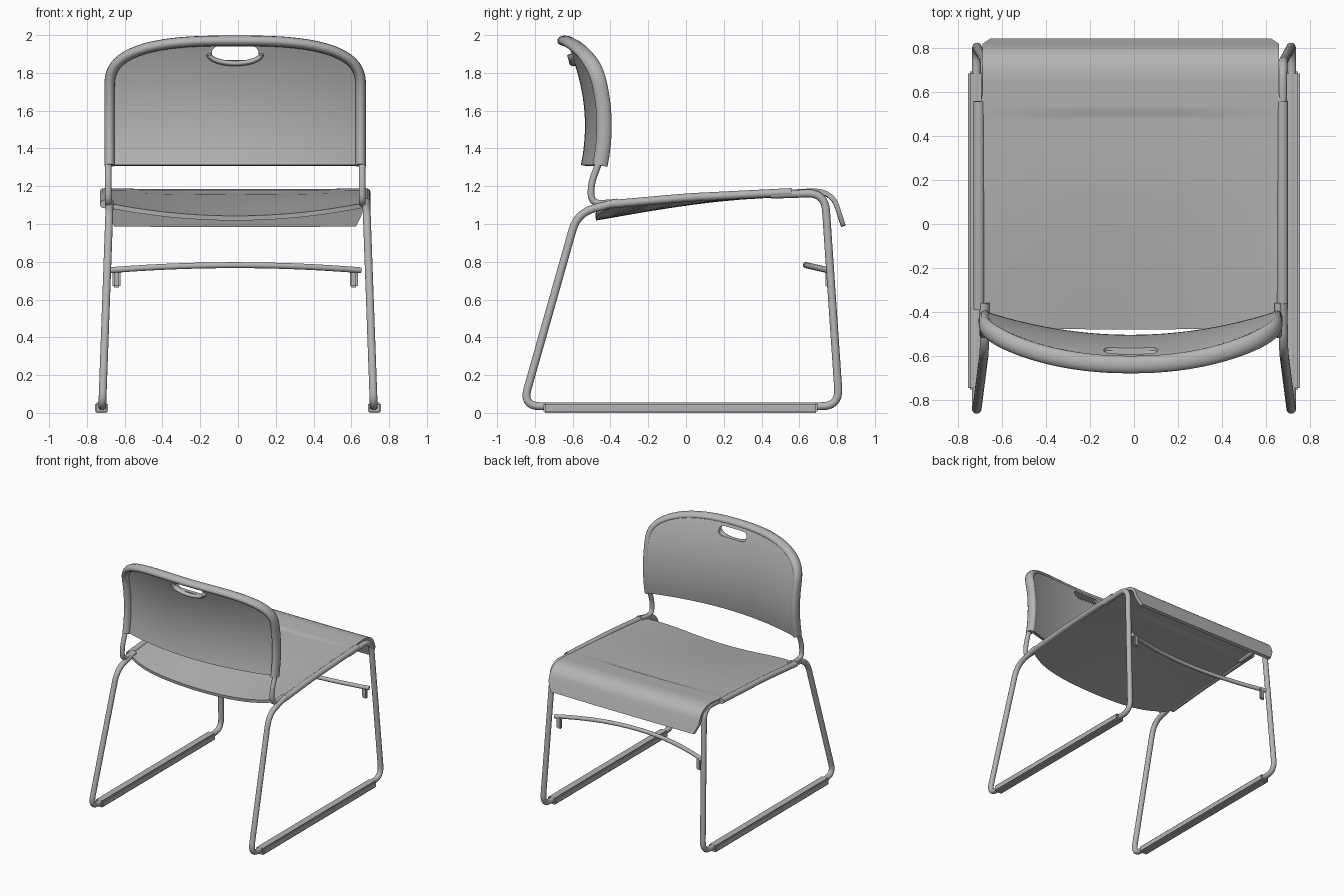
import bpy
import bmesh
from math import sin, cos, pi
from mathutils import Vector

if "Cube" in bpy.data.objects:
    bpy.data.objects.remove(bpy.data.objects["Cube"], do_unlink=True)

GREY = (0.46, 0.46, 0.46, 1)
mat = bpy.data.materials.new("plain grey")
mat.use_nodes = True
mat.diffuse_color = GREY
mat.node_tree.nodes["Principled BSDF"].inputs["Base Color"].default_value = GREY
MID = -0.015          # shell centre line
X, Y, Z = Vector((1, 0, 0)), Vector((0, 1, 0)), Vector((0, 0, 1))


def finish(name, bm):
    bmesh.ops.recalc_face_normals(bm, faces=bm.faces)
    mesh = bpy.data.meshes.new(name)
    bm.to_mesh(mesh)
    bm.free()
    mesh.materials.append(mat)
    ob = bpy.data.objects.new(name, mesh)
    bpy.context.collection.objects.link(ob)
    return ob


def smooth(ob, angle=0.7):
    bpy.ops.object.select_all(action='DESELECT')
    ob.select_set(True)
    bpy.context.view_layer.objects.active = ob
    bpy.ops.object.shade_smooth_by_angle(angle=angle)


def round_path(pts, radius, closed=False, steps=7):
    """Replace the corners of a polyline by short curves."""
    pts = [Vector(p) for p in pts]
    out = []
    for i, p in enumerate(pts):
        if not closed and i in (0, len(pts) - 1):
            out.append(p)
            continue
        a, b = pts[i - 1] - p, pts[(i + 1) % len(pts)] - p
        a = p + a.normalized() * min(radius, a.length * 0.49)
        b = p + b.normalized() * min(radius, b.length * 0.49)
        for k in range(steps + 1):
            t = k / steps
            out.append(a * (1 - t) ** 2 + p * 2 * t * (1 - t) + b * t * t)
    return out


def sweep(name, path, ref, ra, rb, closed=False, sides=14):
    """Tube with an elliptical section along a path."""
    bm = bmesh.new()
    rings, n = [], len(path)
    for i, p in enumerate(path):
        nxt = path[(i + 1) % n] if closed else path[min(i + 1, n - 1)]
        prv = path[i - 1] if closed else path[max(i - 1, 0)]
        t = (nxt - prv).normalized()
        u = t.cross(ref).normalized()
        v = u.cross(t)
        rings.append([bm.verts.new(p + u * ra * cos(2 * pi * k / sides) + v * rb * sin(2 * pi * k / sides))
                      for k in range(sides)])
    for i in range(n if closed else n - 1):
        r, q = rings[i], rings[(i + 1) % n]
        for k in range(sides):
            j = (k + 1) % sides
            bm.faces.new((r[k], r[j], q[j], q[k]))
    if not closed:
        bm.faces.new(rings[0])
        bm.faces.new(rings[-1])
    ob = finish(name, bm)
    smooth(ob)
    return ob


def shell(name, func, nu, nv, depth):
    """Closed sheet from func(u, v), thickened along the depth vector."""
    bm = bmesh.new()
    grid = [[bm.verts.new(func(2 * i / nu - 1, j / nv)) for j in range(nv + 1)] for i in range(nu + 1)]
    for i in range(nu):
        for j in range(nv):
            bm.faces.new((grid[i][j], grid[i + 1][j], grid[i + 1][j + 1], grid[i][j + 1]))
    bmesh.ops.recalc_face_normals(bm, faces=bm.faces)
    ob = finish(name, bm)
    solid = ob.modifiers.new("thickness", 'SOLIDIFY')
    solid.thickness = abs(depth)
    solid.offset = -1 if depth > 0 else 1
    return ob


def apply_modifiers(ob):
    deps = bpy.context.evaluated_depsgraph_get()
    ob.data = bpy.data.meshes.new_from_object(ob.evaluated_get(deps))
    ob.modifiers.clear()


# Backrest: bowed panel with a rounded upper outline
HALF, LOW, TOP = 0.69, 1.31, 2.0


def back_y(x, z):
    return -0.505 - 0.5 * (z - 1.52) ** 2 + 0.115 * (x / HALF) ** 2


def outline_z(x, half, top):
    return 1.72 + (top - 1.72) * max(0, 1 - abs(x / half) ** 2.8) ** (1 / 2.8)


def back_point(u, v):
    half, top = HALF - 0.02, TOP - 0.02
    x = half * sin(u * pi / 2)
    z = LOW + v * (outline_z(x, half, top) - LOW)
    return Vector((x + MID, back_y(x, z) - 0.015, z))


panel = shell("backrest_panel", back_point, 48, 24, 0.03)
panel.modifiers["thickness"].offset = 0

# Hand slot cut through the panel
SLOT_Z, SLOT_R, SLOT_L = 1.905, 0.036, 0.088
bm = bmesh.new()
ring = []
for k in range(32):
    a = 2 * pi * (k + 0.5) / 32
    ring.append(bm.verts.new((MID + SLOT_R * cos(a) + (SLOT_L if cos(a) > 0 else -SLOT_L), -0.9, SLOT_Z + SLOT_R * sin(a))))
face = bm.faces.new(ring)
ext = bmesh.ops.extrude_face_region(bm, geom=[face])
bmesh.ops.translate(bm, vec=(0, 0.6, 0), verts=[g for g in ext["geom"] if isinstance(g, bmesh.types.BMVert)])
cutter = finish("slot_cutter", bm)
cutter.hide_render = True
cut = panel.modifiers.new("slot", 'BOOLEAN')
cut.object = cutter
cut.solver = 'EXACT'
apply_modifiers(panel)
bpy.data.objects.remove(cutter, do_unlink=True)
smooth(panel)

# Lip behind the lower side of the slot
lip = []
for k in range(25):
    a = pi + pi * k / 24
    x, z = (SLOT_L + 0.05) * cos(a), SLOT_Z - 0.005 + 0.05 * sin(a)
    lip.append(Vector((x + MID, back_y(x, z) - 0.035, z)))
sweep("slot_lip", lip, Y, 0.014, 0.024)

# Rolled rim round the sides and top of the backrest
rim = []
half, top = HALF - 0.025, TOP - 0.03
flat = [(-half, LOW + (1.72 - LOW) * k / 8) for k in range(8)]
arch = []
for k in range(49):
    a = pi - pi * k / 48
    c, s = cos(a), sin(a)
    arch.append((half * (abs(c) ** (2 / 2.8)) * (1 if c > 0 else -1),
                 1.72 + (top - 1.72) * abs(s) ** (2 / 2.8)))
for x, z in flat + arch + [(-x, z) for x, z in reversed(flat)]:
    rim.append(Vector((x + MID, back_y(x, z) - 0.035, z)))
sweep("backrest_rim", rim, Y, 0.028, 0.041)

# Seat: dished sheet with a waterfall front edge
profile = round_path([(0, -0.48, 1.115), (0, 0.05, 1.152), (0, 0.52, 1.18),
                      (0, 0.78, 1.195), (0, 0.845, 0.995)], 0.14, steps=9)


def seat_point(u, v):
    f = v * (len(profile) - 1)
    i = min(int(f), len(profile) - 2)
    p = profile[i].lerp(profile[i + 1], f - i)
    u = sin(u * pi / 2)
    rear = max(0, min(1, (0.3 - p.y) / 0.78))
    lip = max(0, min(1, (1.08 - p.z) / 0.085)) if p.y > 0.6 else 0
    width = 0.695 - 0.02 * max(0, min(1, (p.y - 0.5) / 0.1)) - 0.035 * lip ** 3
    y = p.y + 0.10 * abs(u) ** 5 * rear ** 2
    middle = 1 - u * u
    sag = 0.06 * rear ** 1.5 * middle + 0.012 * middle * (1 if p.y < 0.5 else 0.3)
    return Vector((u * width + MID, y, p.z - sag))


seat = shell("seat", seat_point, 32, 44, 0.025)
apply_modifiers(seat)
smooth(seat)

# Side frames, skids, uprights and stretcher brackets
for side, s in (("left", 1), ("right", -1)):
    loop = [(-0.36, 1.115), (-0.575, 1.06), (-0.865, 0.035), (0.812, 0.035), (0.735, 1.165), (0.45, 1.155)]
    splayed = [(s * (0.68 + 0.04 * (1 - z / 1.1)), y, z) for y, z in loop]
    sweep(side + "_sled_frame", round_path(splayed, 0.095), X, 0.021, 0.021)

    rail = [(s * 0.692 + MID, y, z) for y, z in ((-0.39, 1.105), (0, 1.14), (0.56, 1.168))]
    sweep(side + "_seat_rail", round_path(rail, 0.1), X, 0.022, 0.025)

    post = [(s * 0.672 + MID, y, z) for y, z in ((-0.36, 1.115), (-0.50, 1.105), (-0.505, 1.21), (-0.455, 1.34))]
    sweep(side + "_back_upright", round_path(post, 0.06), X, 0.018, 0.018)

    for part, centre, size in (("skid", (s * 0.722, -0.03, 0.027), (0.068, 1.45, 0.054)),
                               ("stretcher_bracket", (s * 0.628 + MID, 0.75, 0.715), (0.042, 0.022, 0.10))):
        bm = bmesh.new()
        bmesh.ops.create_cube(bm, size=1)
        bmesh.ops.scale(bm, vec=size, verts=bm.verts)
        bmesh.ops.translate(bm, vec=centre, verts=bm.verts)
        bmesh.ops.bevel(bm, geom=list(bm.edges), offset=0.008, segments=2, affect='EDGES')
        smooth(finish(side + "_" + part, bm))

# Bowed stretcher between the front legs
bar = []
for k in range(33):
    t = k / 16 - 1
    bar.append(Vector((0.665 * t + MID, 0.635 + 0.12 * t * t, 0.782 - 0.027 * t * t)))
sweep("front_stretcher", bar, Z, 0.016, 0.016)
